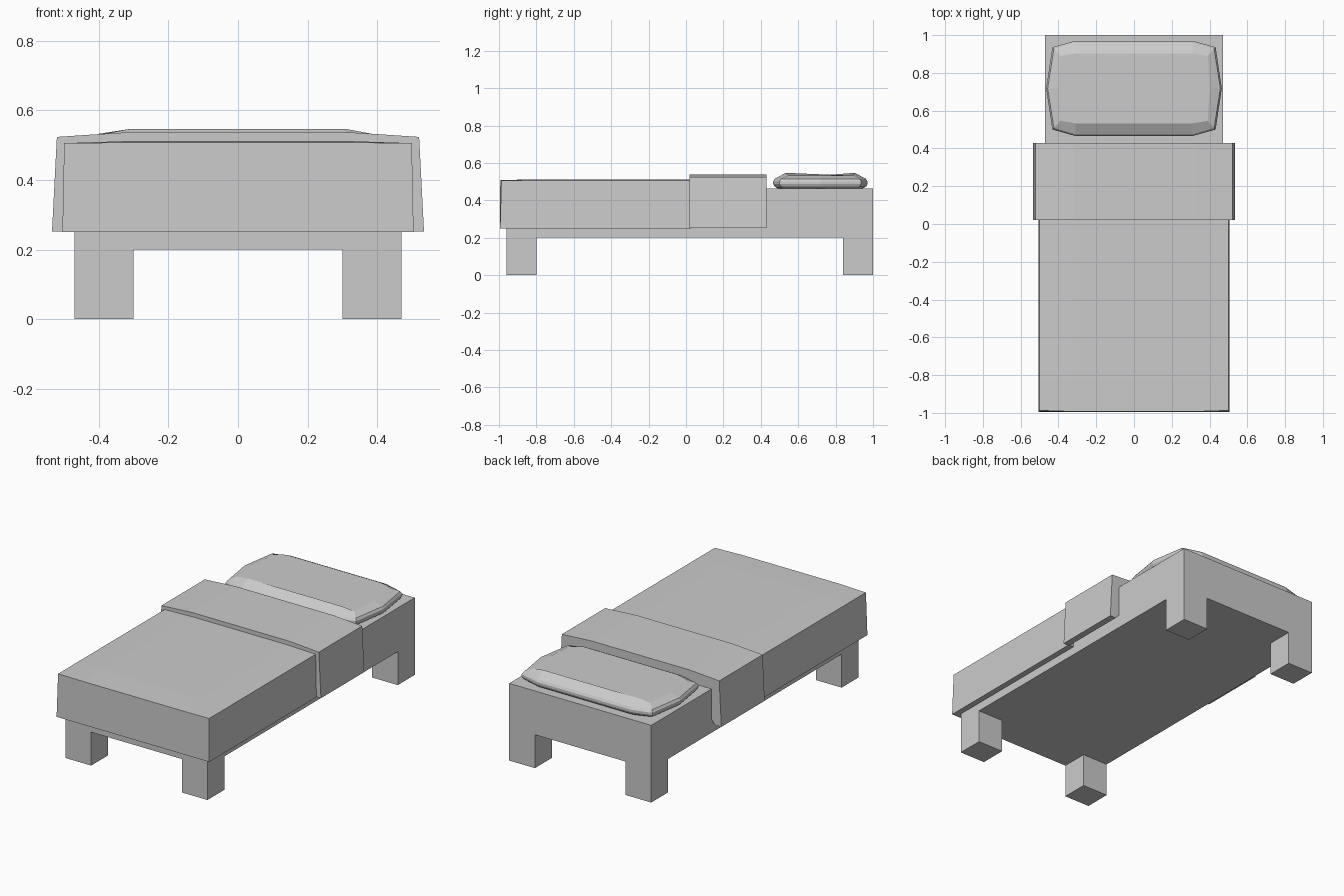
import bpy
import bmesh

if "Cube" in bpy.data.objects:
    bpy.data.objects.remove(bpy.data.objects["Cube"])


def finish(name, bm):
    bmesh.ops.recalc_face_normals(bm, faces=bm.faces[:])
    mesh = bpy.data.meshes.new(name)
    bm.to_mesh(mesh)
    bm.free()
    obj = bpy.data.objects.new(name, mesh)
    bpy.context.collection.objects.link(obj)
    return obj


def loft(name, rings):
    """Skin closed rings of equal length and cap both ends."""
    bm = bmesh.new()
    rows = [[bm.verts.new(p) for p in ring] for ring in rings]
    n = len(rows[0])
    for a, b in zip(rows, rows[1:]):
        for i in range(n):
            j = (i + 1) % n
            bm.faces.new((a[i], a[j], b[j], b[i]))
    bm.faces.new(rows[0])
    bm.faces.new(rows[-1])
    return finish(name, bm)


def mirror_x(half):
    """Close a right-hand half profile with its mirrored copy."""
    return half + [(-p[0], *p[1:]) for p in reversed(half)]


# Bed frame: 3 x 3 slab, thickened upward, corner cells pulled down as legs
xs, ys = (-0.47, -0.30, 0.30, 0.47), (-0.96, -0.80, 0.84, 1.0)
bm = bmesh.new()
v = [[bm.verts.new((x, y, 0.2)) for x in xs] for y in ys]
cells = {}
for j in range(3):
    for i in range(3):
        cells[i, j] = bm.faces.new((v[j][i], v[j][i+1], v[j+1][i+1], v[j+1][i]))
slab = bmesh.ops.extrude_face_region(bm, geom=list(cells.values()), use_keep_orig=True)
top = [g for g in slab["geom"] if isinstance(g, bmesh.types.BMVert)]
bmesh.ops.translate(bm, verts=top, vec=(0, 0, 0.262))
corners = [cells[i, j] for i in (0, 2) for j in (0, 2)]
legs = bmesh.ops.extrude_discrete_faces(bm, faces=corners)["faces"]
for f in legs:
    bmesh.ops.translate(bm, verts=f.verts[:], vec=(0, 0, -0.2))
bmesh.ops.recalc_face_normals(bm, faces=bm.faces[:])
bmesh.ops.dissolve_limit(bm, angle_limit=0.01, verts=bm.verts[:], edges=bm.edges[:])
finish("bed_frame", bm)


# Blanket: draped cross-sections, front face leaning back slightly
def blanket_ring(y_low, y_top, z_mid, bulge=0.0):
    return mirror_x([(0.505, y_low + bulge, 0.25), (0.50, y_top + bulge, 0.506),
                     (0.32, y_top, z_mid)])


loft("blanket", [blanket_ring(-1.0, -0.993, 0.508, 0.006),
                 blanket_ring(-0.82, -0.82, 0.512),
                 blanket_ring(0.03, 0.03, 0.512)])

# Folded-back sheet: arch over the frame with tucked lower edges
fold = mirror_x([(0.47, 0.28), (0.495, 0.252), (0.535, 0.252),
                 (0.521, 0.524), (0.40, 0.532), (0.32, 0.537)])
# start and end of the mirrored list meet along the mattress
loft("sheet_fold", [[(x, y, z) for x, z in fold] for y in (0.02, 0.43)])

# Pillow: stacked outlines, crowned toward the middle
PY = 0.718


def pillow_ring(quarter):
    """Quarter outline as (x, y offset, z), from the side point to the long edge."""
    front = [(x, -y, z) for x, y, z in reversed(quarter[1:])]
    half = front + quarter
    return [(x, PY + y, z) for x, y, z in mirror_x(half)]


def flat_ring(z, inset):
    return pillow_ring([(0.465 - inset, 0, z), (0.432 - inset, 0.218 - inset, z),
                        (0.31, 0.252 - inset, z)])


crown = pillow_ring([(0.40, 0, 0.533), (0.39, 0.172, 0.532), (0.31, 0.185, 0.547)])
loft("pillow", [flat_ring(0.46, 0.03), flat_ring(0.475, 0.006), flat_ring(0.488, 0),
                flat_ring(0.502, 0), flat_ring(0.515, 0.008), crown])
